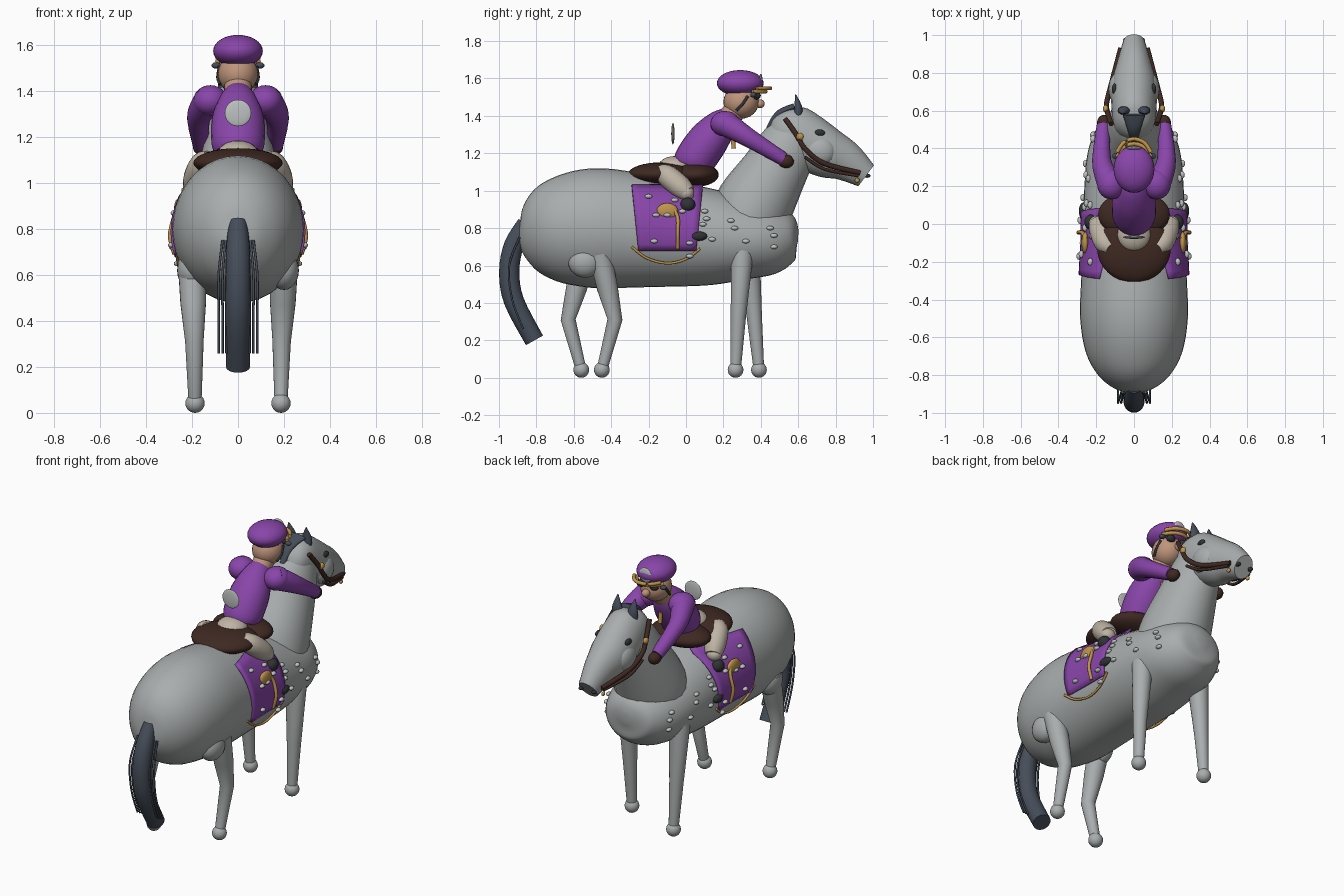
import bpy, bmesh, math
from mathutils import Vector

if "Cube" in bpy.data.objects:
    bpy.data.objects.remove(bpy.data.objects["Cube"])


def material(name, *rgb):
    m = bpy.data.materials.new(name)
    m.use_nodes = True
    m.diffuse_color = (*rgb, 1)
    m.node_tree.nodes["Principled BSDF"].inputs["Base Color"].default_value = (*rgb, 1)
    return m


COAT = material("grey coat", .40, .42, .42)
SILK = material("purple silk", .25, .06, .40)
LEATHER = material("brown leather", .05, .022, .016)
HAIR = material("slate hair", .06, .075, .10)
CREAM = material("cream cloth", .52, .46, .38)
SKIN = material("skin", .52, .30, .20)
GOLD = material("gold", .52, .30, .07)
BLACK = material("black", .03, .032, .036)
SILVER = material("pale silver", .52, .54, .54)


def finish(name, bm, mat, angle=50):
    bmesh.ops.recalc_face_normals(bm, faces=bm.faces)
    me = bpy.data.meshes.new(name)
    bm.to_mesh(me)
    bm.free()
    me.materials.append(mat)
    ob = bpy.data.objects.new(name, me)
    bpy.context.collection.objects.link(ob)
    bpy.context.view_layer.objects.active = ob
    for o in bpy.context.selected_objects:
        o.select_set(False)
    ob.select_set(True)
    bpy.ops.object.shade_smooth_by_angle(angle=math.radians(angle))
    return ob


def blob(name, mat, centre, radii, seg=24):
    """Ellipsoid."""
    bm = bmesh.new()
    bmesh.ops.create_uvsphere(bm, u_segments=seg, v_segments=seg // 2, radius=1)
    ob = finish(name, bm, mat, 180)
    ob.location, ob.scale = centre, radii


def spline(pts, steps):
    """Catmull-Rom resampling of points of any width."""
    out = []
    for i in range(len(pts) - 1):
        a, b, c, d = (pts[max(0, min(len(pts) - 1, i + k))] for k in (-1, 0, 1, 2))
        for s in range(steps):
            t = s / steps
            out.append([.5 * (2 * q + (r - p) * t + (2 * p - 5 * q + 4 * r - u) * t * t
                        + (3 * q - p - 3 * r + u) * t ** 3) for p, q, r, u in zip(a, b, c, d)])
    return out + [list(pts[-1])]


def loft(name, mat, pts, steps=4, sides=24):
    """Skin through (x, y, z, side radius[, other radius]) sections."""
    pts = spline(pts, steps) if steps > 1 else pts
    bm, rings = bmesh.new(), []
    for i, p in enumerate(pts):
        c = Vector(p[:3])
        t = (Vector(pts[min(i + 1, len(pts) - 1)][:3]) - Vector(pts[max(i - 1, 0)][:3])).normalized()
        u = Vector((1, 0, 0)) if abs(t.x) < .9 else Vector((0, 1, 0))
        u = (u - t * u.dot(t)).normalized()
        v = t.cross(u)
        rings.append([bm.verts.new(c + u * p[3] * math.cos(a) + v * p[-1] * math.sin(a))
                      for a in (math.tau * k / sides for k in range(sides))])
    for r, q in zip(rings, rings[1:]):
        for k in range(sides):
            n = (k + 1) % sides
            bm.faces.new((r[k], r[n], q[n], q[k]))
    bm.faces.new(rings[0])
    bm.faces.new(rings[-1])
    return finish(name, bm, mat)


def tube(name, mat, r, pts, steps=5):
    return loft(name, mat, [(*p, r) for p in pts], steps, 10)


# Horse trunk: y, centre height, half width, half height
TRUNK = [(-.895, .775, .03, .03), (-.87, .775, .105, .125), (-.8, .78, .19, .22), (-.68, .79, .255, .285),
         (-.5, .80, .285, .32), (-.3, .79, .28, .31), (-.1, .77, .27, .285), (.15, .75, .265, .255),
         (.35, .74, .25, .21), (.46, .745, .22, .19), (.54, .755, .175, .15),
         (.58, .76, .125, .11), (.6, .76, .03, .03)]
loft("horse_body", COAT, [(0, y, z, w, h) for y, z, w, h in TRUNK], 4, 40)


def flank(y, z):
    """Half width of the trunk at a point on its side."""
    for a, b in zip(TRUNK, TRUNK[1:]):
        if a[0] <= y <= b[0]:
            f = (y - a[0]) / (b[0] - a[0])
            c, w, h = (p + (q - p) * f for p, q in zip(a[1:], b[1:]))
            return w * math.sqrt(max(.1, 1 - ((z - c) / h) ** 2))


# Neck, head, mane and tail
loft("horse_neck", COAT, [(0, .32, .82, .21, .2), (0, .37, .93, .2, .208), (0, .47, 1.1, .165, .178),
                          (0, .56, 1.265, .125, .15), (0, .6, 1.36, .09, .09)])
loft("horse_head", COAT, [(0, .475, 1.39, .03, .03), (0, .505, 1.365, .09, .1), (0, .57, 1.315, .115, .148),
                          (0, .73, 1.215, .12, .14), (0, .85, 1.16, .09, .11), (0, .963, 1.08, .058, .07)])
loft("mane", HAIR, [(0, .58, 1.45, .06, .018), (0, .5, 1.415, .035, .018),
                    (0, .45, 1.35, .02, .014), (0, .42, 1.28, .008, .008)])
loft("tail", HAIR, [(0, -.86, .83, .04), (0, -.92, .71, .052), (0, -.945, .57, .054),
                    (0, -.92, .41, .054), (0, -.81, .2, .052)])

# Saddle
blob("saddle_seat", LEATHER, (0, -.13, 1.088), (.195, .18, .064), 32)
blob("saddle_front", LEATHER, (0, .05, 1.085), (.19, .125, .064), 32)

# Rider torso, head and cap
loft("rider_torso", SILK, [(0, .03, 1.13, .1, .1), (0, .05, 1.17, .115, .11), (0, .12, 1.27, .115, .108),
                           (0, .19, 1.355, .085, .085), (0, .23, 1.4, .055, .055)])
loft("rider_neck", SKIN, [(0, .21, 1.37, .06), (0, .29, 1.46, .06)], 1)
blob("rider_hips", CREAM, (0, -.06, 1.125), (.09, .09, .06))
blob("rider_head", SKIN, (0, .295, 1.475), (.088, .095, .09))
blob("rider_nose", SKIN, (0, .395, 1.465), (.024, .026, .024))
blob("cap", SILK, (0, .29, 1.575), (.108, .125, .07), 32)
blob("cap_badge", SILVER, (0, .4, 1.58), (.042, .01, .045))
blob("back_badge", SILVER, (0, -.07, 1.305), (.058, .009, .058))
tube("collar_pendant", GOLD, .012, [(0, .25, 1.29), (0, .255, 1.225)], 1)
for n, (z, y) in enumerate(((1.548, .45), (1.53, .425))):
    tube("visor_band_%d" % n, GOLD, .011,
         [(-.09, y - .07, z), (-.055, y - .02, z), (0, y, z), (.055, y - .02, z), (.09, y - .07, z)])

# Studs on cloth and shoulder: distance along the body, height
STUDS = [(-.2, .97), (-.06, .95), (-.16, .87), (-.1, .87), (-.02, .89), (-.17, .73), (.02, .65), (.02, .72),
         (.1, .89), (.11, .85), (.09, .82), (.14, .74), (.24, .84), (.26, .8), (.32, .73), (.32, .93),
         (.35, .94), (.43, .92), (.45, .8), (.47, .76), (.47, .7)]

for s, side in ((1, "left"), (-1, "right")):
    # Horse legs, staggered between the sides
    top, knee, foot = (.3, .28, .265) if s > 0 else (.335, .365, .39)
    loft("front_leg_" + side, COAT, [(s * .17, top, .74, .06), (s * .19, top, .66, .06),
         (s * .19, knee, .33, .041), (s * .187, foot, .04, .028)], 1)
    blob("front_hoof_" + side, COAT, (s * .187, foot, .042), (.042, .042, .042))
    hip, knee, foot = (-.46, -.38, -.45) if s > 0 else (-.54, -.63, -.56)
    loft("hind_leg_" + side, COAT, [(s * .2, hip, .66, .062), (s * .195, (hip + knee) / 2, .48, .056),
         (s * .19, knee, .31, .04), (s * .187, foot, .04, .028)], 1)
    blob("haunch_" + side, COAT, (s * .2, -.54, .62), (.065, .09, .085))
    blob("hind_hoof_" + side, COAT, (s * .187, foot, .042), (.042, .042, .042))

    # Horse face
    loft("ear_" + side, HAIR, [(s * .05, .6, 1.4, .035, .024), (s * .055, .6, 1.45, .03, .02),
                               (s * .06, .585, 1.515, .003, .003)], 3, 12)
    blob("horse_eye_" + side, BLACK, (s * .103, .715, 1.31), (.014, .028, .018))
    blob("cheek_" + side, COAT, (s * .085, .715, 1.21), (.05, .085, .08))
    blob("nostril_" + side, BLACK, (s * .045, .968, 1.08), (.014, .018, .011))
    blob("bit_ring_" + side, GOLD, (s * .07, .915, 1.055), (.01, .013, .013))

    # Bridle and reins
    tube("bridle_" + side, LEATHER, .014, [(s * .12, .53, 1.385), (s * .14, .59, 1.3), (s * .145, .64, 1.22),
                                           (s * .12, .74, 1.145), (s * .07, .93, 1.095)])
    tube("rein_" + side, LEATHER, .009, [(s * .145, .635, 1.18), (s * .125, .74, 1.115), (s * .075, .92, 1.08)])
    blob("bridle_stud_" + side, GOLD, (s * .15, .61, 1.29), (.015, .02, .02))

    # Tail strands
    for k in range(3):
        x = s * (.05 + .017 * k)
        tube("tail_strand_%s_%d" % (side, k), HAIR, .0055,
             [(x * .8, -.89, .75), (x, -.945, .6), (x, -.93, .42), (x, -.87, .26)])

    # Saddle cloth following the flank
    bm = bmesh.new()
    n = 10
    rows = []
    for j in range(n + 1):
        z = .68 + .35 * j / n
        half = .155 + .035 * j / n
        ys = [-.1 + half * (2 * i / n - 1) for i in range(n + 1)]
        rows.append([bm.verts.new((s * (flank(y, z) + .009), y, z)) for y in ys])
    for a, b in zip(rows, rows[1:]):
        for i in range(n):
            bm.faces.new((a[i], a[i + 1], b[i + 1], b[i]))
    cloth = finish("saddle_cloth_" + side, bm, SILK)
    mod = cloth.modifiers.new("thickness", "SOLIDIFY")
    mod.thickness, mod.offset = .012, 0
    tube("cloth_fringe_" + side, GOLD, .007, [(s * .268, -.29, .7), (s * .258, -.21, .64), (s * .25, -.1, .612),
                                             (s * .252, 0, .635), (s * .262, .075, .69)])
    blob("cloth_emblem_" + side, GOLD, (s * .258, -.1, .89), (.02, .058, .044))
    tube("stirrup_strap_" + side, GOLD, .01, [(s * .25, -.08, .92), (s * .275, -.045, .86),
                                              (s * .295, -.045, .77), (s * .275, -.045, .69)])
    for k, (y, z) in enumerate(STUDS):
        blob("stud_%s_%d" % (side, k), SILVER, (s * (flank(y, z) + (.02 if y < .08 else .004)), y, z),
             (.015, .02, .012), 12)

    # Rider arms and hands
    loft("arm_" + side, SILK, [(s * .12, .19, 1.365, .065), (s * .145, .25, 1.335, .062),
                               (s * .172, .34, 1.28, .05), (s * .162, .52, 1.17, .036)], 3)
    blob("shoulder_" + side, SILK, (s * .12, .21, 1.358), (.075, .08, .068))
    blob("glove_" + side, LEATHER, (s * .16, .535, 1.157), (.036, .042, .036))

    # Rider legs and boots
    loft("thigh_" + side, CREAM, [(s * .12, -.13, 1.105, .04), (s * .152, -.1, 1.08, .058),
                                  (s * .178, -.03, 1.02, .06), (s * .195, .01, .985, .046)], 3)
    blob("knee_" + side, CREAM, (s * .195, .002, .987), (.045, .042, .04))
    blob("boot_top_" + side, BLACK, (s * .228, .01, .925), (.035, .04, .038))
    blob("boot_foot_" + side, BLACK, (s * .268, .068, .757), (.024, .046, .025))

    # Rider face
    blob("goggle_" + side, BLACK, (s * .045, .378, 1.508), (.027, .022, .02))
    blob("goggle_hinge_" + side, HAIR, (s * .095, .36, 1.512), (.02, .016, .014))
    tube("chin_strap_" + side, BLACK, .008, [(s * .08, .33, 1.505), (s * .087, .3, 1.46), (s * .077, .27, 1.43)])
